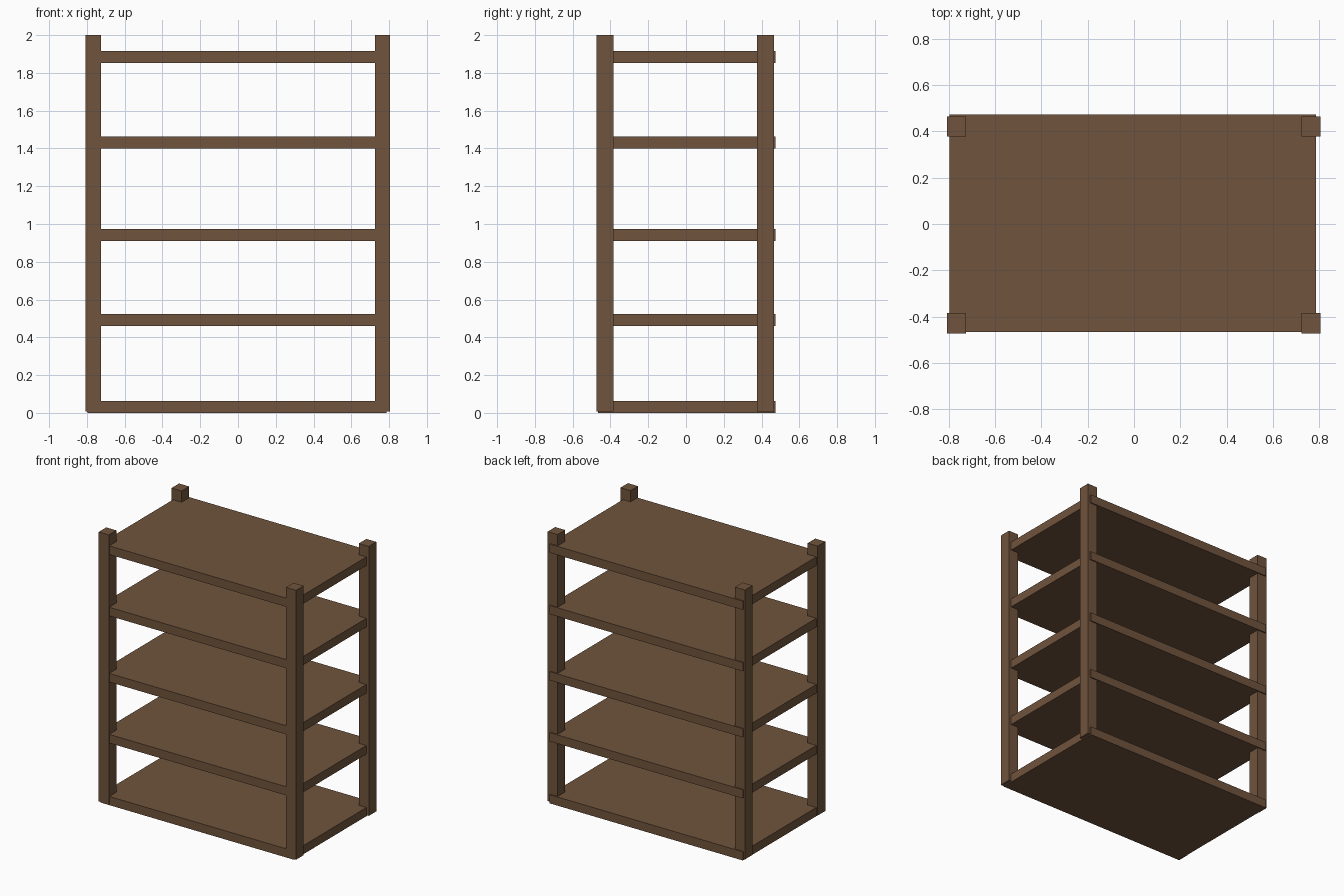
import bpy
from mathutils import Vector

cube = bpy.data.objects.get("Cube")
if cube:
    bpy.data.objects.remove(cube, do_unlink=True)

# Single brown wood colour
wood = bpy.data.materials.new("brown_wood")
wood.use_nodes = True
colour = (0.162, 0.087, 0.045, 1)
wood.diffuse_color = colour
bsdf = wood.node_tree.nodes["Principled BSDF"]
bsdf.inputs["Base Color"].default_value = colour
bsdf.inputs["Roughness"].default_value = 0.8


def box(name, low, high):
    """Add a wooden box spanning two opposite corners."""
    low, high = Vector(low), Vector(high)
    bpy.ops.mesh.primitive_cube_add(size=1, location=(low + high) / 2)
    obj = bpy.context.object
    obj.name = name
    obj.scale = high - low
    bpy.ops.object.transform_apply(location=False, rotation=False, scale=True)
    obj.data.materials.append(wood)
    return obj


# Four corner posts
for side, x in (("right", -0.767), ("left", 0.765)):
    for end, y in (("front", -0.429), ("back", 0.421)):
        box(f"{end}_{side}_post", (x - 0.041, y - 0.044, 0.008), (x + 0.041, y + 0.044, 2))

# Five shelves, set slightly back and to the right of the posts
for number, bottom in enumerate((0, 0.459, 0.91, 1.399, 1.853), 1):
    box(f"shelf_{number}", (-0.796, -0.467, bottom), (0.786, 0.473, bottom + 0.064))
